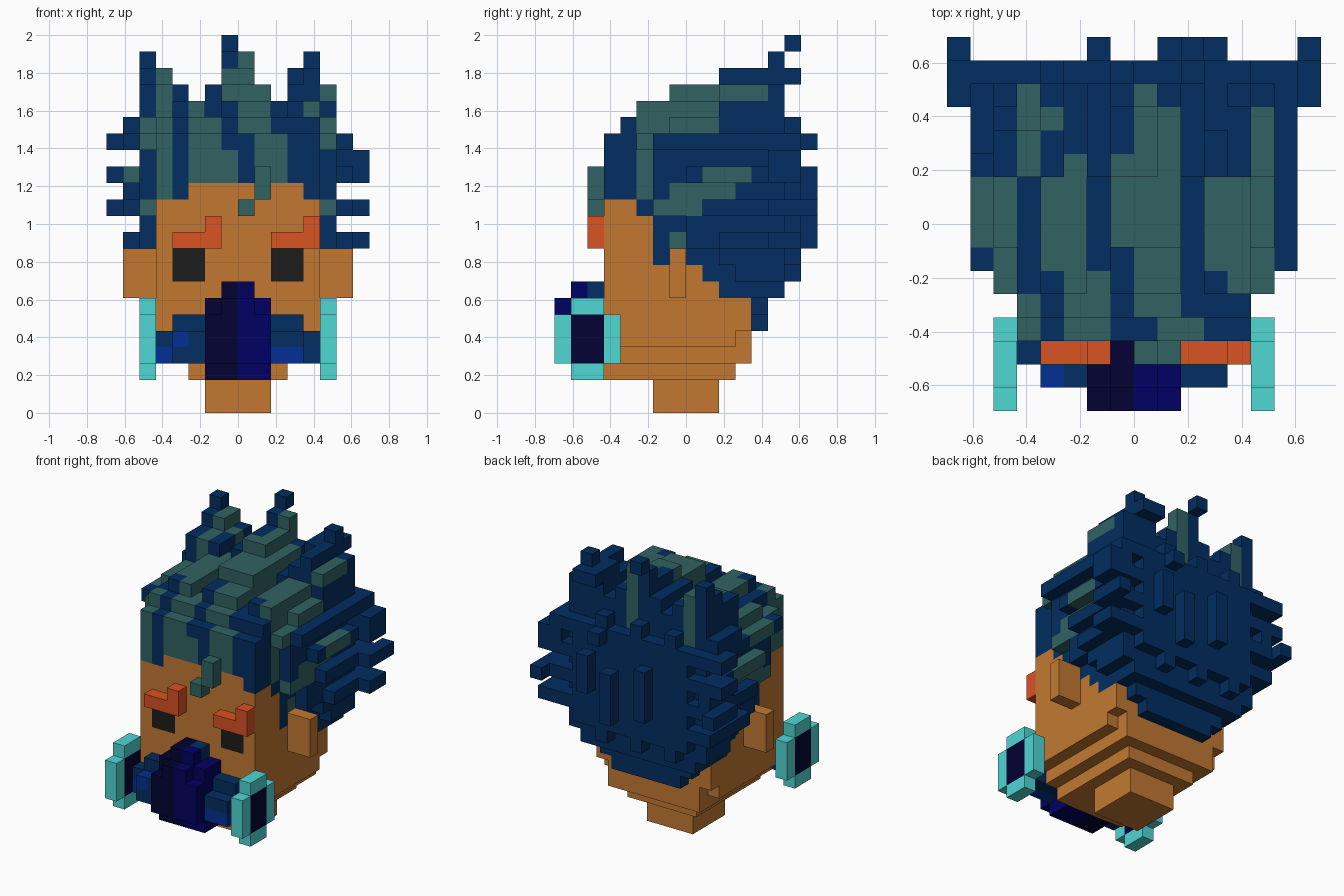
import bpy
import bmesh
from mathutils import Vector

cube = bpy.data.objects.get("Cube")
if cube:
    bpy.data.objects.remove(cube, do_unlink=True)

UNIT = 2 / 23  # edge of one block


def linear(c):
    c /= 255
    return c / 12.92 if c <= 0.04045 else ((c + 0.055) / 1.055) ** 2.4


def make_material(name, *rgb):
    mat = bpy.data.materials.new(name)
    mat.use_nodes = True
    colour = [linear(c) for c in rgb] + [1]
    mat.diffuse_color = colour
    mat.node_tree.nodes["Principled BSDF"].inputs["Base Color"].default_value = colour
    return mat


materials = {
    "skin": make_material("tan skin", 194, 121, 50),
    "eye": make_material("charcoal", 28, 28, 28),
    "navy": make_material("navy", 2, 46, 97),
    "green": make_material("grey green", 49, 98, 98),
    "orange": make_material("burnt orange", 218, 82, 36),
    "teal": make_material("bright teal", 80, 215, 212),
    "dark": make_material("midnight", 2, 2, 51),
    "indigo": make_material("indigo", 1, 1, 100),
    "blue": make_material("royal blue", 2, 47, 147),
}

blocks = {}  # block position -> (part, colour)


def put(part, colour, x, y, z):
    """Fill a range of blocks; later fills replace earlier ones."""
    for i in range(*x):
        for j in range(*y):
            for k in range(*z):
                blocks[i, j, k] = (part, colour)


def sided(side, a, b):
    """Block range a..b on the left, mirrored for the right."""
    return (a, b) if side > 0 else (-b, -a)


# Neck and head, stepping out from the chin
put("neck", "skin", (-2, 2), (-2, 2), (0, 2))
put("head", "skin", (-3, 3), (-5, 3), (2, 3))
put("head", "skin", (-4, 4), (-5, 4), (3, 5))
put("head", "skin", (-5, 5), (-5, 3), (4, 5))
put("head", "skin", (-5, 5), (-5, 4), (5, 13))

# Hair mass: height, half width, front, where the side layer starts, back
layers = [
    (5, 3, 4, 9, 5), (6, 4, 3, 9, 5), (7, 5, 2, 9, 6), (8, 5, 1, 3, 6),
    (9, 5, -2, 2, 7), (10, 5, -2, 0, 7), (11, 5, -2, 0, 7), (12, 5, -3, -1, 7),
    (13, 5, -5, -2, 7), (14, 5, -5, -2, 7), (15, 5, -5, -2, 7),
    (16, 5, -5, -3, 7), (17, 5, -4, -1, 6), (18, 5, -3, 2, 6),
]
for z, half, front, side_front, back in layers:
    put("hair", "navy", (-half, half), (front, back), (z, z + 1))
    for side in (-1, 1):
        put("hair", "navy", sided(side, 5, 6), (side_front, min(back, 6)), (z, z + 1))

# Valleys between the crown locks
for x in (-5, -2, 2):
    for y in range(-3, 2):
        del blocks[x, y, 18]

# Swept locks along both sides, with tips flaring out at the back
for side in (-1, 1):
    for z, start in ((10, 2), (12, 1), (14, 0), (16, -2)):
        put("hair", "navy", sided(side, 5, 7), (start, 7), (z, z + 1))
    for z in (12, 14):
        put("hair", "navy", sided(side, 7, 8), (5, 7), (z, z + 1))
    put("hair", "navy", sided(side, 7, 8), (7, 8), (12, 13))
put("hair", "navy", (7, 8), (5, 7), (10, 11))
put("hair", "navy", (6, 8), (5, 7), (15, 16))
put("hair", "navy", (-8, -7), (5, 7), (16, 17))
put("hair", "navy", (-7, -6), (4, 7), (13, 14))
put("hair", "navy", (-7, -6), (3, 6), (17, 18))

# Upright locks down the back
for x, low, high in ((-2, 11, 15), (1, 10, 14), (3, 12, 15)):
    put("hair", "navy", (x, x + 1), (7, 8), (low, high))
put("hair", "navy", (2, 3), (7, 8), (16, 17))
for x in (-4, -1, 2):
    put("hair", "navy", (x, x + 1), (6, 7), (8, 18))

# Ridges rising to three spikes on the crown
put("hair", "navy", (-1, 2), (-1, 6), (19, 20))
put("hair", "navy", (-2, -1), (2, 6), (19, 20))
put("hair", "navy", (3, 6), (2, 6), (19, 20))
put("hair", "navy", (-6, -3), (2, 6), (19, 20))
put("hair", "navy", (-1, 1), (2, 6), (20, 21))
put("hair", "navy", (3, 5), (4, 7), (20, 21))
put("hair", "navy", (4, 5), (2, 4), (20, 21))
put("hair", "navy", (-6, -4), (4, 6), (20, 21))
for x in (-6, -1, 0, 4):
    put("hair", "navy", (x, x + 1), (5, 6), (21, 22))
put("hair", "navy", (-1, 0), (6, 7), (22, 23))

# Green streaks: whole columns on the crown, only the top block at the sides
streaks = [
    (-7, -5, -1, 2), (-6, -5, -3, -1), (-5, -4, 2, 6), (-5, -4, -5, -3),
    (-4, -3, 4, 5), (-4, -2, -2, 2), (-3, -2, 2, 3), (-3, -1, -5, -2),
    (-1, 0, -1, 3), (0, 2, -4, 5), (0, 1, 5, 6),
    (1, 3, -5, -4), (3, 5, -2, 2), (4, 6, -3, -2), (5, 6, -2, 4),
]
for x0, x1, y0, y1 in streaks:
    for (x, y, z), (part, colour) in list(blocks.items()):
        if part == "hair" and z >= 13 and x0 <= x < x1 and y0 <= y < y1:
            if -5 <= x < 5 or (x, y, z + 1) not in blocks:
                blocks[x, y, z] = ("hair", "green")
put("hair", "green", (-2, 0), (-5, -4), (14, 16))
put("hair", "green", (5, 6), (2, 5), (19, 20))
for side in (-1, 1):
    put("hair", "green", sided(side, 6, 7), (1, 4), (14, 15))
    put("hair", "green", sided(side, 5, 6), (-1, 3), (13, 14))
    put("hair", "green", sided(side, 5, 6), (-2, 1), (12, 13))
    put("hair", "green", sided(side, 4, 5), (-1, 0), (10, 11))

# Forehead and forelock
put("head", "skin", (-3, 4), (-5, -4), (13, 14))
put("forelock", "green", (1, 2), (-6, -5), (13, 15))
put("forelock", "green", (0, 1), (-6, -5), (12, 13))

# Ears, eyes and the round breathing filters
for side in (-1, 1):
    put("ears", "skin", sided(side, 5, 7), (-1, 0), (7, 10))
    put("head", "eye", sided(side, 2, 4), (-5, -4), (8, 10))
    disc = sided(side, 5, 6)
    put("filters", "teal", disc, (-8, -4), (3, 6))
    put("filters", "teal", disc, (-7, -5), (2, 7))
    put("filters", "dark", disc, (-7, -5), (3, 6))

# Eyebrows
put("eyebrows", "orange", (-4, -1), (-6, -5), (10, 11))
put("eyebrows", "orange", (-2, -1), (-6, -5), (11, 12))
put("eyebrows", "orange", (2, 5), (-6, -5), (10, 11))
put("eyebrows", "orange", (4, 5), (-6, -5), (11, 12))

# Mask sides
for side in (-1, 1):
    put("mask", "navy", sided(side, 2, 5), (-6, -5), (3, 5))
    put("mask", "navy", sided(side, 2, 4), (-6, -5), (5, 6))
    put("mask", "navy", sided(side, 2, 4), (-7, -5), (3, 5))
put("mask", "blue", (-4, -3), (-7, -6), (4, 5))
put("mask", "blue", (-5, -4), (-6, -5), (3, 4))
put("mask", "blue", (2, 4), (-7, -6), (3, 4))

# Mask snout, two-tone down the middle
for colour, side in (("dark", -1), ("indigo", 1)):
    put("mask", colour, sided(side, 0, 2), (-7, -5), (2, 7))
    put("mask", colour, sided(side, 0, 2), (-8, -7), (3, 6))
    put("mask", colour, sided(side, 0, 1), (-8, -7), (6, 7))
    put("mask", colour, sided(side, 0, 1), (-7, -6), (7, 8))
    put("mask", "navy" if side > 0 else colour, sided(side, 0, 1), (-6, -5), (7, 8))

# Turn each part into a mesh of its exposed block faces
axes = [Vector((1, 0, 0)), Vector((0, 1, 0)), Vector((0, 0, 1))]
for part in sorted({p for p, _ in blocks.values()}):
    mesh = bpy.data.meshes.new(part)
    bm = bmesh.new()
    used = sorted({c for p, c in blocks.values() if p == part})
    for colour in used:
        mesh.materials.append(materials[colour])
    for pos, (owner, colour) in blocks.items():
        if owner != part:
            continue
        centre = Vector(pos) + Vector((0.5, 0.5, 0.5))
        for a in range(3):
            for sign in (-1, 1):
                normal = axes[a] * sign
                if tuple(int(n) for n in Vector(pos) + normal) in blocks:
                    continue
                u, v = axes[(a + 1) % 3], axes[(a + 2) % 3] * sign
                corners = [-u - v, u - v, u + v, v - u]
                face = bm.faces.new([bm.verts.new((centre + (normal + c) / 2) * UNIT)
                                     for c in corners])
                face.material_index = used.index(colour)
    bmesh.ops.remove_doubles(bm, verts=bm.verts[:], dist=UNIT / 100)
    bm.to_mesh(mesh)
    bm.free()
    bpy.context.collection.objects.link(bpy.data.objects.new(part, mesh))
